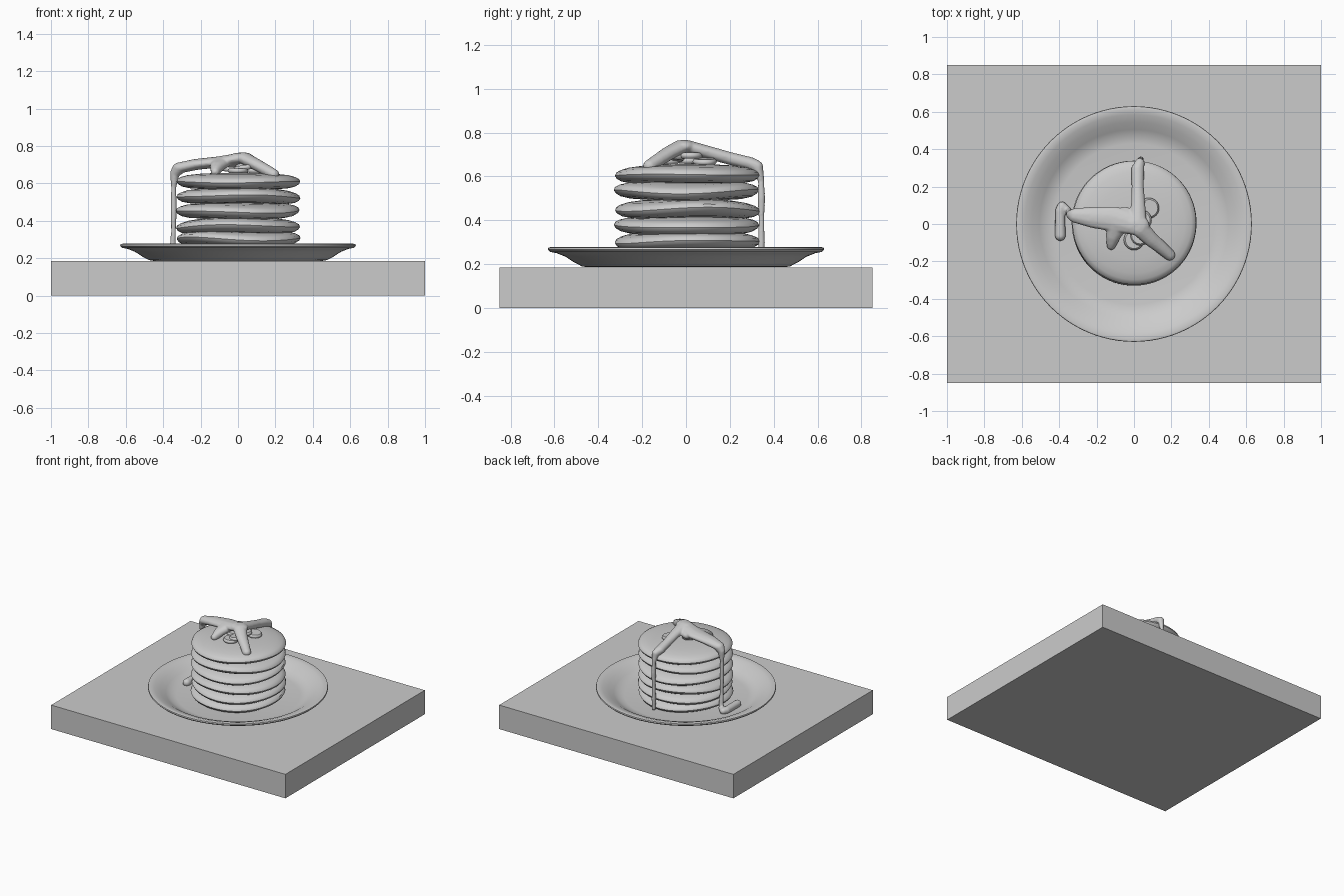
import bpy, bmesh, math, random
from mathutils import Vector, Matrix

if "Cube" in bpy.data.objects:
    bpy.data.objects.remove(bpy.data.objects["Cube"])

random.seed(4)


def make_object(name, bm, smooth=True):
    bmesh.ops.recalc_face_normals(bm, faces=bm.faces[:])
    mesh = bpy.data.meshes.new(name)
    bm.to_mesh(mesh)
    bm.free()
    for p in mesh.polygons:
        p.use_smooth = smooth
    ob = bpy.data.objects.new(name, mesh)
    bpy.context.collection.objects.link(ob)
    return ob


def lathe(profile, steps):
    """Spin a closed (r, z) profile around the z axis."""
    bm = bmesh.new()
    vs = [bm.verts.new((r, 0, z)) for r, z in profile]
    es = [bm.edges.new(pair) for pair in zip(vs, vs[1:])]
    bmesh.ops.spin(bm, geom=vs + es, cent=(0, 0, 0), axis=(0, 0, 1),
                   angle=2 * math.pi, steps=steps, use_duplicate=False)
    bmesh.ops.remove_doubles(bm, verts=bm.verts[:], dist=1e-4)
    return bm


# Board under the plate
bm = bmesh.new()
bmesh.ops.create_cube(bm, size=1, matrix=Matrix.Translation((0, 0, 0.0925))
                      @ Matrix.Diagonal((2, 1.7, 0.185, 1)))
make_object("board", bm, smooth=False)

# Plate with raised rim
make_object("plate", lathe([
    (0, .186), (.45, .186), (.475, .19), (.51, .208), (.55, .234), (.59, .25),
    (.62, .256), (.63, .266), (.628, .275), (.615, .278), (.585, .27), (.545, .255),
    (.505, .23), (.47, .212), (.43, .206), (0, .206)], 96))

# Stack of wavy pancakes
pancake = [(0, -.036), (.1, -.037), (.2, -.037), (.26, -.034), (.3, -.026), (.323, -.013),
           (.331, .001), (.325, .015), (.305, .026), (.27, .036), (.2, .045), (.1, .05), (0, .051)]
for i, z in enumerate([.238, .302, .37, .448, .53, .606]):
    bm = lathe(pancake, 80)
    ph, ph2 = random.uniform(0, 6), random.uniform(0, 6)
    amp = .003 if i == 5 else .007
    dx, dy = random.uniform(-.004, .004), random.uniform(-.004, .004)
    for v in bm.verts:
        a, r = math.atan2(v.co.y, v.co.x), math.hypot(v.co.x, v.co.y) / .33
        wave = amp * (math.sin(2 * a + ph) + .5 * math.sin(3 * a + ph2)) * r * r
        v.co += Vector((dx, dy + .004, z + wave))
    make_object(f"pancake_{i + 1}", bm)

# Fruit slices on top
slices = [(0, -.085, .668, 0), (.08, .085, .668, .1), (.035, -.06, .685, -.15),
          (-.04, .01, .675, .1), (.04, .02, .695, 0)]
for i, (x, y, z, tilt) in enumerate(slices):
    bm = lathe([(0, -.013), (.046, -.013), (.053, -.007), (.055, 0), (.053, .007),
                (.046, .013), (0, .013)], 32)
    bm.transform(Matrix.Translation((x, y, z)) @ Matrix.Rotation(tilt, 4, 'Y'))
    make_object(f"fruit_slice_{i + 1}", bm)

# Syrup: flattened blobs along each run (x, y, z, radius), fused by a remesh
runs = [
    # left run, down the side and into a puddle
    [(.03, -.01, .737, .055), (-.1, .025, .715, .07), (-.22, .035, .702, .058),
     (-.31, .045, .684, .042), (-.338, .05, .655, .026), (-.344, .052, .58, .015),
     (-.344, .054, .45, .017), (-.345, .058, .34, .014), (-.35, .07, .225, .02),
     (-.385, .095, .22, .026), (-.395, .07, .22, .028), (-.394, -.062, .22, .03)],
    # back run, down the back
    [(.02, 0, .737, .05), (.022, .1, .71, .04), (.02, .2, .682, .034), (.02, .29, .66, .036),
     (.03, .325, .645, .028), (.034, .343, .58, .015), (.036, .344, .5, .018),
     (.034, .344, .4, .014), (.034, .344, .3, .017), (.034, .344, .225, .015)],
    # front right finger
    [(.03, -.02, .737, .05), (.09, -.08, .705, .042), (.15, -.13, .672, .036),
     (.19, -.165, .648, .032)],
    # short front finger
    [(-.09, 0, .712, .06), (-.11, -.06, .69, .042), (-.122, -.115, .662, .025)],
    # web between the runs
    [(-.05, .05, .705, .045), (.0, -.005, .735, .055)],
]
bm = bmesh.new()
for run in runs:
    for a, b in zip(run, run[1:]):
        n = max(2, int((Vector(a[:3]) - Vector(b[:3])).length / .011))
        for k in range(n + 1):
            x, y, z, r = Vector(a).lerp(Vector(b), k / n)
            m = Matrix.Translation((x, y, z)) @ Matrix.Diagonal((r, r, min(r, .03), 1))
            bmesh.ops.create_icosphere(bm, subdivisions=2, radius=1, matrix=m)
syrup = make_object("syrup", bm)
rm = syrup.modifiers.new("fuse", 'REMESH')
rm.mode = 'VOXEL'
rm.voxel_size = .006
rm.use_smooth_shade = True
sm = syrup.modifiers.new("soften", 'SMOOTH')
sm.factor = .5
sm.iterations = 6

# Smooth shading with crisp edges on the turned parts
for ob in bpy.data.objects:
    ob.select_set(ob.name.startswith(("plate", "fruit", "pancake")))
    if ob.select_get():
        bpy.context.view_layer.objects.active = ob
bpy.ops.object.shade_smooth_by_angle(angle=math.radians(40))
